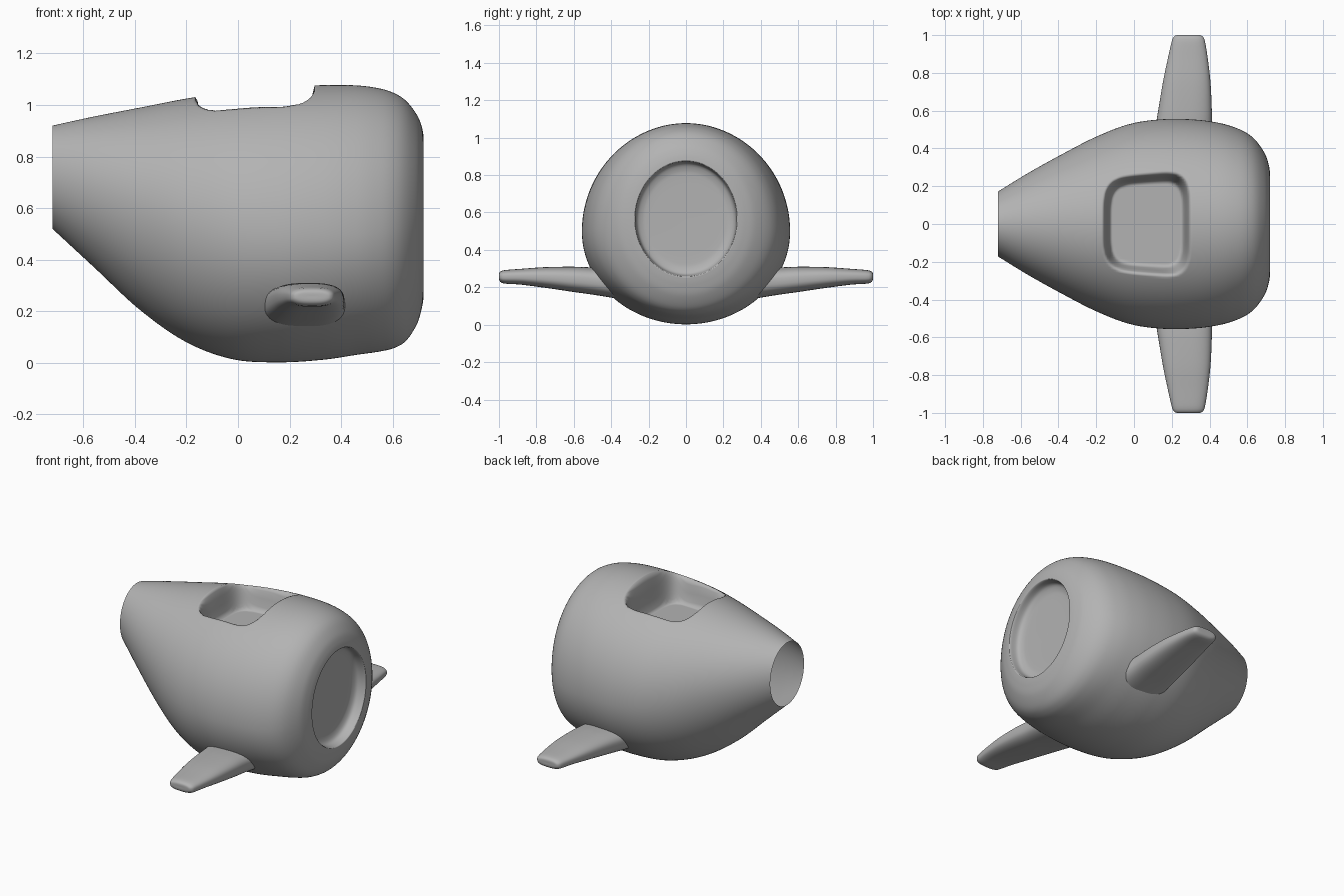
import bpy, bmesh, math
from mathutils import Vector

if "Cube" in bpy.data.objects:
    bpy.data.objects.remove(bpy.data.objects["Cube"])


def spline(keys, step):
    """Catmull-Rom through tuples, sampled roughly every `step` units."""
    out = []
    for i in range(len(keys) - 1):
        p0, p1 = Vector(keys[max(i - 1, 0)]), Vector(keys[i])
        p2, p3 = Vector(keys[i + 1]), Vector(keys[min(i + 2, len(keys) - 1)])
        n = max(2, math.ceil(max(abs(c) for c in (p2 - p1)) / step))
        for k in range(n):
            t = k / n
            out.append(0.5 * (2 * p1 + (p2 - p0) * t
                              + (2 * p0 - 5 * p1 + 4 * p2 - p3) * t * t
                              + (3 * p1 - p0 - 3 * p2 + p3) * t ** 3))
    out.append(Vector(keys[-1]))
    return out


# Mid-grey shell colour
grey = bpy.data.materials.new("mid_grey")
grey.diffuse_color = (.45, .45, .45, 1)
grey.use_nodes = True
grey.node_tree.nodes["Principled BSDF"].inputs["Base Color"].default_value = grey.diffuse_color


def loft(name, rings):
    """Skin closed rings of points into a smooth object."""
    bm = bmesh.new()
    loops = [[bm.verts.new(p) for p in ring] for ring in rings]
    n = len(loops[0])
    for a, b in zip(loops, loops[1:]):
        for i in range(n):
            j = (i + 1) % n
            bm.faces.new((a[i], a[j], b[j], b[i]))
    bmesh.ops.remove_doubles(bm, verts=bm.verts, dist=1e-5)
    bmesh.ops.recalc_face_normals(bm, faces=bm.faces)
    for f in bm.faces:
        f.smooth = True
    mesh = bpy.data.meshes.new(name)
    bm.to_mesh(mesh)
    bm.free()
    mesh.materials.append(grey)
    obj = bpy.data.objects.new(name, mesh)
    bpy.context.collection.objects.link(obj)
    return obj


def spow(v, e):
    return math.copysign(abs(v) ** e, v)


# Fuselage stations: x, top z, bottom z, half width, z of widest point
hull = [(-.72, .92, .52, .172, .72), (-.56, .955, .372, .27, .67),
        (-.38, .99, .205, .37, .61), (-.2, 1.025, .08, .462, .55),
        (-.02, 1.052, .014, .53, .515), (.16, 1.07, .002, .555, .5),
        (.33, 1.077, .012, .552, .5), (.46, 1.076, .031, .533, .5),
        (.55, 1.064, .044, .505, .505), (.61, 1.044, .059, .473, .515),
        (.655, 1.013, .089, .43, .53), (.695, .96, .152, .368, .55),
        (.713, .915, .212, .315, .56), (.72, .877, .255, .275, .565)]
# Recessed oval in the blunt end
recess = [(.72, .877, .255, .275, .565), (.712, .872, .26, .271, .565),
          (.68, .866, .266, .266, .565), (.664, .856, .276, .258, .565),
          (.653, .83, .3, .237, .565), (.648, .78, .35, .195, .565),
          (.646, .565, .565, 0, .565)]
stations = spline(hull, .009)[:-1] + spline(recess, .014)


def hull_point(s, a):
    x, top, bot, w, mid = s
    c = math.cos(a)
    y = w * math.sin(a)
    z = mid + ((top - mid) if c > 0 else (mid - bot)) * c
    # Cockpit well: rounded-square opening pressed down to a flat floor
    if c > 0 and x < .4:
        u = (x - .067) / .232
        v = y / (.268 + .022 * max(-1, min(1, u)))
        r = (abs(u) ** 4.5 + abs(v) ** 4.5) ** (1 / 4.5)
        t = max(0, min(1, (1 - r) / .19))
        t = t * t * (3 - 2 * t)
        z += (.84 - z) * t
    return (x, y, z)


N = 260
loft("fuselage", [[hull_point(s, 2 * math.pi * i / N) for i in range(N)]
                  for s in stations])

# Stub wing stations: y, x min, x max, z min, z max
wing = [(.36, .09, .42, .138, .31), (.48, .108, .413, .158, .306),
        (.6, .128, .412, .175, .31), (.75, .153, .405, .197, .308),
        (.88, .18, .39, .214, .299), (.96, .198, .377, .219, .293),
        (.985, .206, .37, .224, .288), (.997, .218, .358, .234, .28),
        (1.0, .235, .342, .246, .27), (1.0, .288, .288, .258, .258)]


def wing_ring(s, n=48):
    y, x0, x1, z0, z1 = s
    return [((x0 + x1) / 2 + (x1 - x0) / 2 * spow(math.cos(a), .75), y,
             (z0 + z1) / 2 + (z1 - z0) / 2 * spow(math.sin(a), .75))
            for a in (2 * math.pi * i / n for i in range(n))]


wings = loft("stub_wings", [wing_ring(s) for s in spline(wing, .02)])
mirror = wings.modifiers.new("mirror", 'MIRROR')
mirror.use_axis = (False, True, False)
